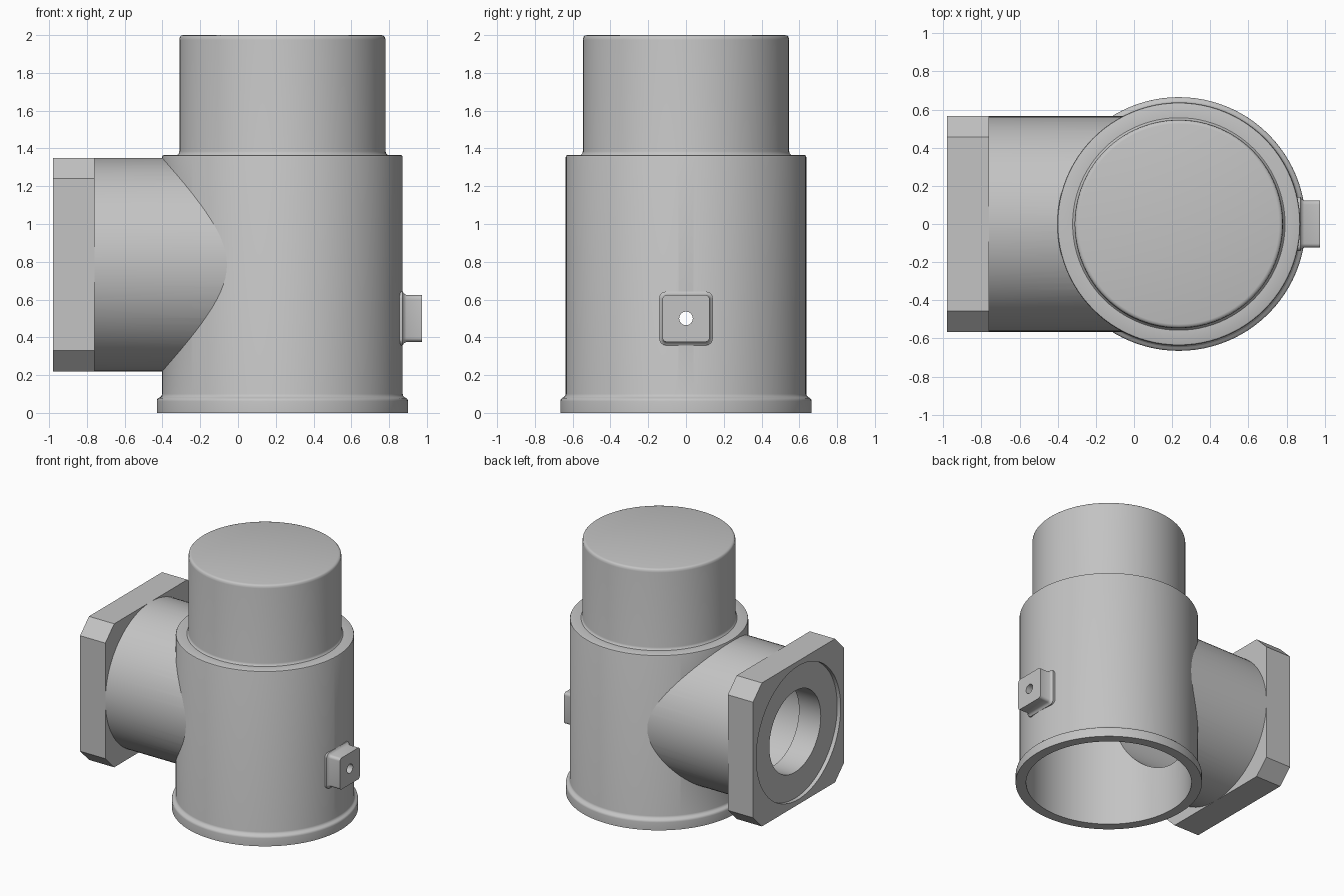
import bpy, bmesh, math
from mathutils import Matrix, Vector

if "Cube" in bpy.data.objects:
    bpy.data.objects.remove(bpy.data.objects["Cube"], do_unlink=True)

AXIS_X = 0.235      # upright axis of the housing
PIPE_Z = 0.785      # height of the side pipe axis
BOSS_Z = 0.5

grey = bpy.data.materials.new("cast grey")
grey.use_nodes = True
colour = (0.55, 0.55, 0.55, 1)
grey.diffuse_color = colour
grey.node_tree.nodes["Principled BSDF"].inputs["Base Color"].default_value = colour


def finish(bm, name):
    bmesh.ops.recalc_face_normals(bm, faces=bm.faces)
    mesh = bpy.data.meshes.new(name)
    bm.to_mesh(mesh)
    bm.free()
    mesh.materials.append(grey)
    obj = bpy.data.objects.new(name, mesh)
    bpy.context.collection.objects.link(obj)
    return obj


def revolve(name, profile, steps=96):
    """Spin a (radius, z) profile around the upright axis."""
    bm = bmesh.new()
    verts = [bm.verts.new((r, 0, z)) for r, z in profile]
    edges = [bm.edges.new(pair) for pair in zip(verts, verts[1:])]
    bmesh.ops.spin(bm, geom=verts + edges, cent=(0, 0, 0), axis=(0, 0, 1),
                   angle=math.tau, steps=steps, use_duplicate=False)
    bmesh.ops.remove_doubles(bm, verts=bm.verts, dist=0.0005)
    bmesh.ops.translate(bm, verts=bm.verts, vec=(AXIS_X, 0, 0))
    return finish(bm, name)


def rod(name, radius, x0, x1, z, sides=96):
    """Cylinder lying along x."""
    bm = bmesh.new()
    place = Matrix.Translation(((x0 + x1) / 2, 0, z)) @ Matrix.Rotation(math.pi / 2, 4, "Y")
    bmesh.ops.create_cone(bm, cap_ends=True, segments=sides, radius1=radius,
                          radius2=radius, depth=x1 - x0, matrix=place)
    return finish(bm, name)


def loft(name, z, rings):
    """Join matching (x, outline) rings along x and cap both ends."""
    bm = bmesh.new()
    loops = [[bm.verts.new((x, y, z + h)) for y, h in ring] for x, ring in rings]
    for a, b in zip(loops, loops[1:]):
        for i in range(len(a)):
            j = (i + 1) % len(a)
            bm.faces.new((a[i], a[j], b[j], b[i]))
    bm.faces.new(loops[0])
    bm.faces.new(loops[-1])
    return finish(bm, name)


def square(half, corner, steps):
    """Square outline with cut (one step) or rounded corners."""
    points = []
    for k in range(4):
        for s in range(steps + 1):
            a = math.pi / 2 * (k + s / steps)
            cx = (half - corner) * (1 if k in (0, 3) else -1)
            cy = (half - corner) * (1 if k in (0, 1) else -1)
            points.append((cx + corner * math.cos(a), cy + corner * math.sin(a)))
    return points


def activate(obj):
    bpy.ops.object.select_all(action="DESELECT")
    obj.select_set(True)
    bpy.context.view_layer.objects.active = obj


def cut(obj, *cutters):
    for cutter in cutters:
        mod = obj.modifiers.new("cut", "BOOLEAN")
        mod.operation, mod.solver, mod.object = "DIFFERENCE", "EXACT", cutter
        activate(obj)
        bpy.ops.object.modifier_apply(modifier=mod.name)


# Hollow stepped housing, open at the bottom
housing = revolve("housing", [
    (0, 2.0), (0.525, 2.0), (0.536, 1.997), (0.543, 1.99), (0.546, 1.975),
    (0.546, 1.385), (0.549, 1.373), (0.557, 1.365), (0.627, 1.365),
    (0.634, 1.362), (0.637, 1.355), (0.637, 0.1), (0.64, 0.09), (0.647, 0.083),
    (0.657, 0.078), (0.663, 0.072), (0.665, 0.062), (0.665, 0),
    (0.59, 0), (0.59, 1.31), (0.5, 1.31), (0.5, 1.95), (0, 1.95)])

# Side pipe and its flange with cut corners
pipe = rod("side_pipe", 0.565, -0.76, AXIS_X, PIPE_Z)
plate = square(0.565, 0.11, 1)
flange = loft("flange", PIPE_Z, [(-0.98, plate), (-0.76, plate)])

# Small square boss with a flared root and rounded edges
boss = loft("boss", BOSS_Z, [
    (0.82, square(0.142, 0.035, 5)), (0.872, square(0.142, 0.035, 5)),
    (0.878, square(0.132, 0.028, 5)), (0.892, square(0.124, 0.022, 5)),
    (0.975, square(0.124, 0.022, 5))])

# Cutters for the bores
chamber = rod("chamber_cutter", 0.41, -0.9, AXIS_X, PIPE_Z)
bore = rod("bore_cutter", 0.32, -1.1, -0.6, PIPE_Z)
recess = rod("recess_cutter", 0.525, -1.1, -0.95, PIPE_Z)
drill = rod("drill_cutter", 0.036, 0.7, 1.1, BOSS_Z, 32)
inner = revolve("inner_cutter", [(0, -0.2), (0.615, -0.2), (0.615, 1.6), (0, 1.6)])

cut(housing, chamber, drill)
cut(pipe, chamber, inner)
cut(flange, bore, recess)
cut(boss, inner, drill)
for helper in (chamber, bore, recess, drill, inner):
    bpy.data.objects.remove(helper, do_unlink=True)

for part in (housing, pipe, flange, boss):
    activate(part)
    bpy.ops.object.shade_smooth_by_angle(angle=math.radians(35))
